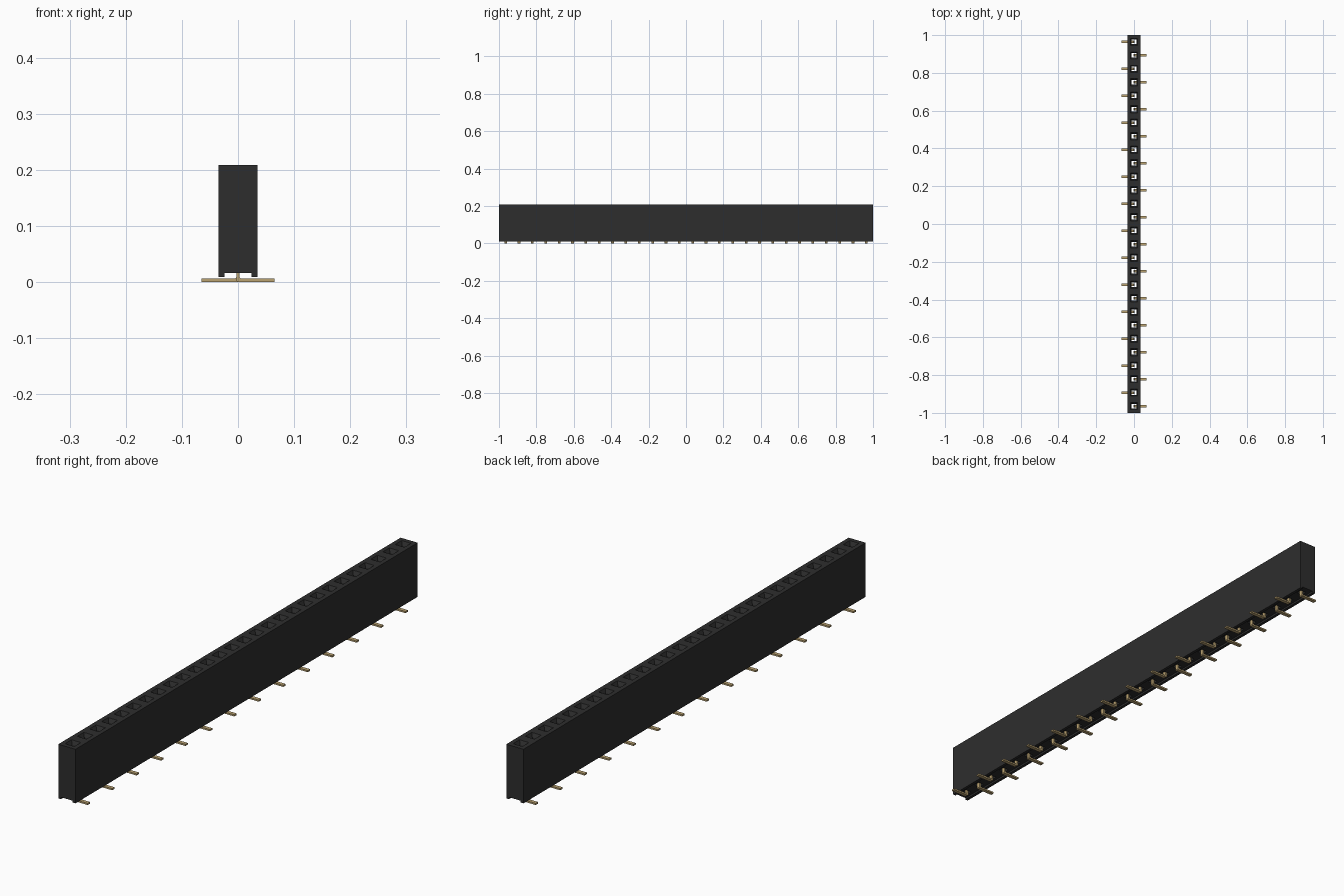
import bpy, bmesh

if "Cube" in bpy.data.objects:
    bpy.data.objects.remove(bpy.data.objects["Cube"])

COUNT = 28
PITCH = 2.0 / COUNT


def material(name, rgb, rough):
    m = bpy.data.materials.new(name)
    m.use_nodes = True
    m.diffuse_color = (*rgb, 1)
    b = m.node_tree.nodes["Principled BSDF"]
    b.inputs["Base Color"].default_value = (*rgb, 1)
    b.inputs["Roughness"].default_value = rough
    return m


def finish(bm, name, mat):
    bmesh.ops.recalc_face_normals(bm, faces=bm.faces[:])
    mesh = bpy.data.meshes.new(name)
    bm.to_mesh(mesh)
    bm.free()
    mesh.materials.append(mat)
    ob = bpy.data.objects.new(name, mesh)
    bpy.context.collection.objects.link(ob)
    return ob


def pin_y(i):
    return -1 + PITCH * (i + 0.5)


black = material("black plastic", (0.027, 0.027, 0.027), 0.6)
gold = material("gold contact", (0.50, 0.37, 0.17), 0.4)

# Housing: each cell is a chain of rectangles (half x, half y, z)
H = PITCH / 2
inner = [(0.024, H, 0.016), (0.012, 0.012, 0.016), (0.012, 0.012, 0.195),
         (0.019, 0.019, 0.209), (0.035, H, 0.209)]
outer = [(0.035, H, 0.209), (0.035, H, 0.009), (0.024, H, 0.009), (0.024, H, 0.016)]

bm = bmesh.new()


def ring(y, r):
    hx, hy, z = r
    return [bm.verts.new((sx * hx, y + sy * hy, z))
            for sx, sy in ((-1, -1), (1, -1), (1, 1), (-1, 1))]


for i in range(COUNT):
    for chain, sides in ((inner, (0, 1, 2, 3)), (outer, (1, 3))):
        rings = [ring(pin_y(i), r) for r in chain]
        for a, b in zip(rings, rings[1:]):
            for k in sides:
                n = (k + 1) % 4
                bm.faces.new((a[k], a[n], b[n], b[k]))

# End caps with the channel notch
profile = [(-0.035, 0.009), (-0.024, 0.009), (-0.024, 0.016), (0.024, 0.016),
           (0.024, 0.009), (0.035, 0.009), (0.035, 0.209), (-0.035, 0.209)]
for y in (-1, 1):
    bm.faces.new([bm.verts.new((x, y, z)) for x, z in profile])
bmesh.ops.remove_doubles(bm, verts=bm.verts[:], dist=1e-5)
finish(bm, "housing", black)

# Contacts: bent strip (foot and stem) with two spring tines
strip = [(-0.003, 0.003), (0.0, 0.0), (0.065, 0.0), (0.065, 0.006),
         (0.005, 0.006), (0.003, 0.008), (0.003, 0.06), (-0.003, 0.06)]
tine = [(-0.003, 0.06), (0.003, 0.06), (0.003, 0.18), (-0.003, 0.18)]


def extrude_profile(bm, pts, side, y0, y1):
    face = bm.faces.new([bm.verts.new((side * x, y0, z)) for x, z in pts])
    ext = bmesh.ops.extrude_face_region(bm, geom=[face])
    moved = [v for v in ext["geom"] if isinstance(v, bmesh.types.BMVert)]
    bmesh.ops.translate(bm, verts=moved, vec=(0, y1 - y0, 0))


for i in range(COUNT):
    side = 1 if i % 2 == 0 else -1
    y = pin_y(i)
    bm = bmesh.new()
    extrude_profile(bm, strip, side, y - 0.007, y + 0.007)
    for s in (-1, 1):
        extrude_profile(bm, tine, side, y + s * 0.007, y + s * 0.003)
    finish(bm, f"contact_{i + 1:02d}", gold)
